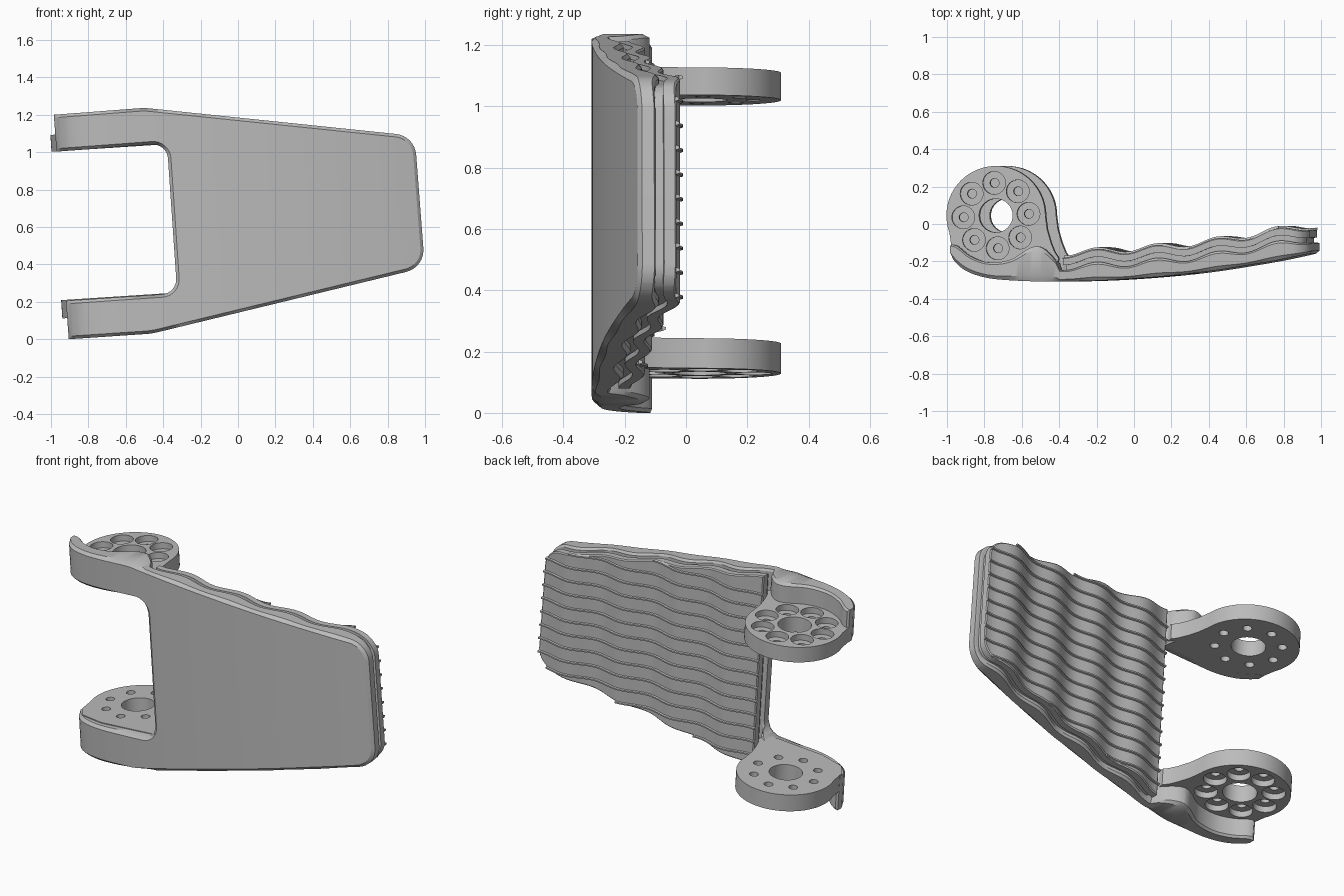
import bpy, bmesh, math
from mathutils import Vector, Matrix

if "Cube" in bpy.data.objects:
    bpy.data.objects.remove(bpy.data.objects["Cube"])

TILT = 0.065  # the whole body leans slightly about the y axis
LEAN = Matrix.Rotation(-TILT, 4, 'Y')
UNLEAN = LEAN.inverted()

grey = bpy.data.materials.new("plain grey")
grey.use_nodes = True
grey.diffuse_color = (0.5, 0.5, 0.5, 1)
grey.node_tree.nodes["Principled BSDF"].inputs["Base Color"].default_value = (0.5, 0.5, 0.5, 1)


def outline(corners, steps=8):
    """Leaned (x, z, radius) corners to a rounded upright outline."""
    pts = [Vector(((UNLEAN @ Vector((x, 0, z))).x, (UNLEAN @ Vector((x, 0, z))).z))
           for x, z, r in corners]
    out = []
    for i, p in enumerate(pts):
        r = corners[i][2]
        if r == 0:
            out.append(p)
            continue
        a = (pts[i - 1] - p).normalized()
        b = (pts[(i + 1) % len(pts)] - p).normalized()
        half = a.angle(b) / 2
        reach, w = r / math.tan(half), math.sin(half)
        for k in range(steps + 1):
            t = k / steps
            c0, c1, c2 = (1 - t) ** 2, 2 * t * (1 - t) * w, t * t
            out.append(((p + a * reach) * c0 + p * c1 + (p + b * reach) * c2) / (c0 + c1 + c2))
    return out


def offset(poly, d):
    """Shrink a clockwise outline by d."""
    out = []
    for i, p in enumerate(poly):
        a = (p - poly[i - 1]).normalized()
        b = (poly[(i + 1) % len(poly)] - p).normalized()
        na, nb = Vector((a.y, -a.x)), Vector((b.y, -b.x))
        out.append(p + (na + nb) * d / (1 + na.dot(nb)))
    return out


def loft(bm, rings):
    """Join closed rings of 3D points into a capped solid."""
    loops = [[bm.verts.new(p) for p in ring] for ring in rings]
    n = len(loops[0])
    for lo, hi in zip(loops, loops[1:]):
        for i in range(n):
            bm.faces.new((lo[i], lo[(i + 1) % n], hi[(i + 1) % n], hi[i]))
    bm.faces.new(loops[0])
    bm.faces.new(loops[-1])


def finish(bm, name):
    bmesh.ops.recalc_face_normals(bm, faces=bm.faces[:])
    mesh = bpy.data.meshes.new(name)
    bm.to_mesh(mesh)
    bm.free()
    mesh.materials.append(grey)
    obj = bpy.data.objects.new(name, mesh)
    bpy.context.collection.objects.link(obj)
    return obj


def smooth(obj):
    bpy.ops.object.select_all(action='DESELECT')
    obj.select_set(True)
    bpy.context.view_layer.objects.active = obj
    bpy.ops.object.shade_smooth_by_angle(angle=math.radians(30))


def curve(points):
    """Smooth function through (x, y) points."""
    n = len(points)
    slope = []
    for i in range(n):
        (x0, y0), (x1, y1) = points[max(i - 1, 0)], points[min(i + 1, n - 1)]
        slope.append((y1 - y0) / (x1 - x0))

    def f(x):
        x = min(max(x, points[0][0]), points[-1][0])
        i = max(k for k in range(n - 1) if points[k][0] <= x)
        (x0, y0), (x1, y1) = points[i], points[i + 1]
        h = x1 - x0
        t = (x - x0) / h
        return ((2 * t ** 3 - 3 * t * t + 1) * y0 + (t ** 3 - 2 * t * t + t) * h * slope[i]
                + (3 * t * t - 2 * t ** 3) * y1 + (t ** 3 - t * t) * h * slope[i + 1])
    return f


front = curve([(-0.92, -0.13), (-0.88, -0.2), (-0.82, -0.25), (-0.72, -0.285), (-0.6, -0.3),
               (-0.35, -0.308), (0, -0.297), (0.4, -0.262), (0.8, -0.2), (1.04, -0.15)])
arm_back = curve([(-0.91, -0.11), (-0.87, -0.115), (-0.8, -0.17), (-0.7, -0.205), (-0.58, -0.19),
                  (-0.48, -0.13), (-0.43, -0.12), (-0.38, -0.15), (-0.32, -0.22)])
grip_base = curve([(-0.35, -0.165), (-0.12, -0.15), (0.18, -0.13), (0.5, -0.095),
                   (0.82, -0.04), (1.04, -0.008)])


def grip(x):
    return grip_base(x) + 0.017 * math.cos(2 * math.pi * (x + 0.125) / 0.32)


def shell_back(x):
    return arm_back(x) if x < -0.32 else grip(x) - 0.07


def bend(bm, place):
    """Slice into narrow strips along x, then set y by a rule."""
    for k in range(-46, 53):
        bmesh.ops.bisect_plane(bm, geom=bm.verts[:] + bm.edges[:] + bm.faces[:], dist=1e-5,
                               plane_co=(k * 0.02 + 0.003, 0, 0), plane_no=(1, 0, 0))
    for v in bm.verts:
        v.co.y = place(v.co.x, v.co.y)
    bm.transform(LEAN)


def plate(name, poly, layers, place):
    bm = bmesh.new()
    loft(bm, [[(p.x, t, p.y) for p in offset(poly, d)] for d, t in layers])
    bend(bm, place)
    smooth(finish(bm, name))


# Outer shell with the two arms
shell = outline([(-0.985, 1.2, 0), (-0.5, 1.237, 0.4), (0.945, 1.087, 0.12), (0.999, 0.384, 0.12),
                 (-0.46, 0.03, 0.4), (-0.905, 0, 0), (-0.92, 0.205, 0), (-0.325, 0.246, 0.08),
                 (-0.38, 1.047, 0.08), (-0.97, 1.003, 0)])
plate("outer_shell", shell, [(0.016, 0), (0, 0.2), (0, 0.88), (0.012, 1)],
      lambda x, t: front(x) + (shell_back(x) - front(x)) * t)

# Recessed seam and wavy grip pad behind the shell
pad = outline([(-0.393, 1.225, 0), (0.945, 1.087, 0.12), (0.999, 0.384, 0.12), (-0.32, 0.064, 0)])
plate("seam_layer", pad, [(0.028, -0.08), (0.028, -0.03)], lambda x, t: grip(x) + t)
plate("grip_pad", pad, [(0.012, -0.042), (0.012, -0.006), (0.018, 0)], lambda x, t: grip(x) + t)

# Thin ribs running along the waves
edge = offset(pad, 0.01)
bm = bmesh.new()
for k in range(14):
    z = 0.082 + 0.08 * k
    hits = []
    for p, q in zip(edge, edge[1:] + edge[:1]):
        if (p.y - z) * (q.y - z) < 0:
            hits.append(p.x + (q.x - p.x) * (z - p.y) / (q.y - p.y))
    if len(hits) < 2:
        continue
    x0, x1 = min(hits), max(hits)
    loft(bm, [[(x, y, z + dz) for y, dz in ((-0.004, -0.008), (0.009, -0.004),
                                           (0.009, 0.004), (-0.004, 0.008))] for x in (x0, x1)])
bend(bm, lambda x, t: grip(x) + t)
smooth(finish(bm, "grip_ribs"))

# Hinge discs with a centre hole and eight counterbored bolt holes
CX, CY, R = -0.665, 0.045, 0.265


def circle(cx, cy, r, z, n=32):
    return [(cx + r * math.cos(2 * math.pi * i / n), cy + r * math.sin(2 * math.pi * i / n), z)
            for i in range(n)]


def hinge_disc(name, inner, outer):
    up = 1 if outer > inner else -1
    arc = [(CX + R * math.cos(math.radians(a)), CY + R * math.sin(math.radians(a)))
           for a in range(0, 201, 5)]
    neck = [(-0.9, -0.14), (-0.85, -0.21), (-0.7, -0.25), (-0.335, -0.25), (-0.33, -0.18),
            (-0.35, -0.15), (-0.37, -0.1), (-0.39, -0.03)]
    bm = bmesh.new()
    loft(bm, [[(x, y, z) for x, y in arc + neck] for z in (inner, outer)])
    disc = finish(bm, name)

    bm = bmesh.new()
    loft(bm, [circle(CX, CY, 0.09, z) for z in (inner - up * 0.1, outer + up * 0.1)])
    for i in range(8):
        a = math.radians(45 * i + 3)
        x, y = CX + 0.175 * math.cos(a), CY + 0.175 * math.sin(a)
        loft(bm, [circle(x, y, r, z) for r, z in (
            (0.024, inner - up * 0.05), (0.024, outer - up * 0.035),
            (0.061, outer - up * 0.035), (0.061, outer + up * 0.05))])
    cutter = finish(bm, "hole_cutter")
    cutter.hide_render = True

    cut = disc.modifiers.new("holes", 'BOOLEAN')
    cut.operation, cut.solver, cut.object = 'DIFFERENCE', 'EXACT', cutter
    bpy.context.view_layer.objects.active = disc
    bpy.ops.object.modifier_apply(modifier=cut.name)
    bpy.data.objects.remove(cutter)
    disc.data.transform(LEAN)
    smooth(disc)


hinge_disc("upper_hinge_disc", 1.065, 1.155)
hinge_disc("lower_hinge_disc", 0.27, 0.172)
